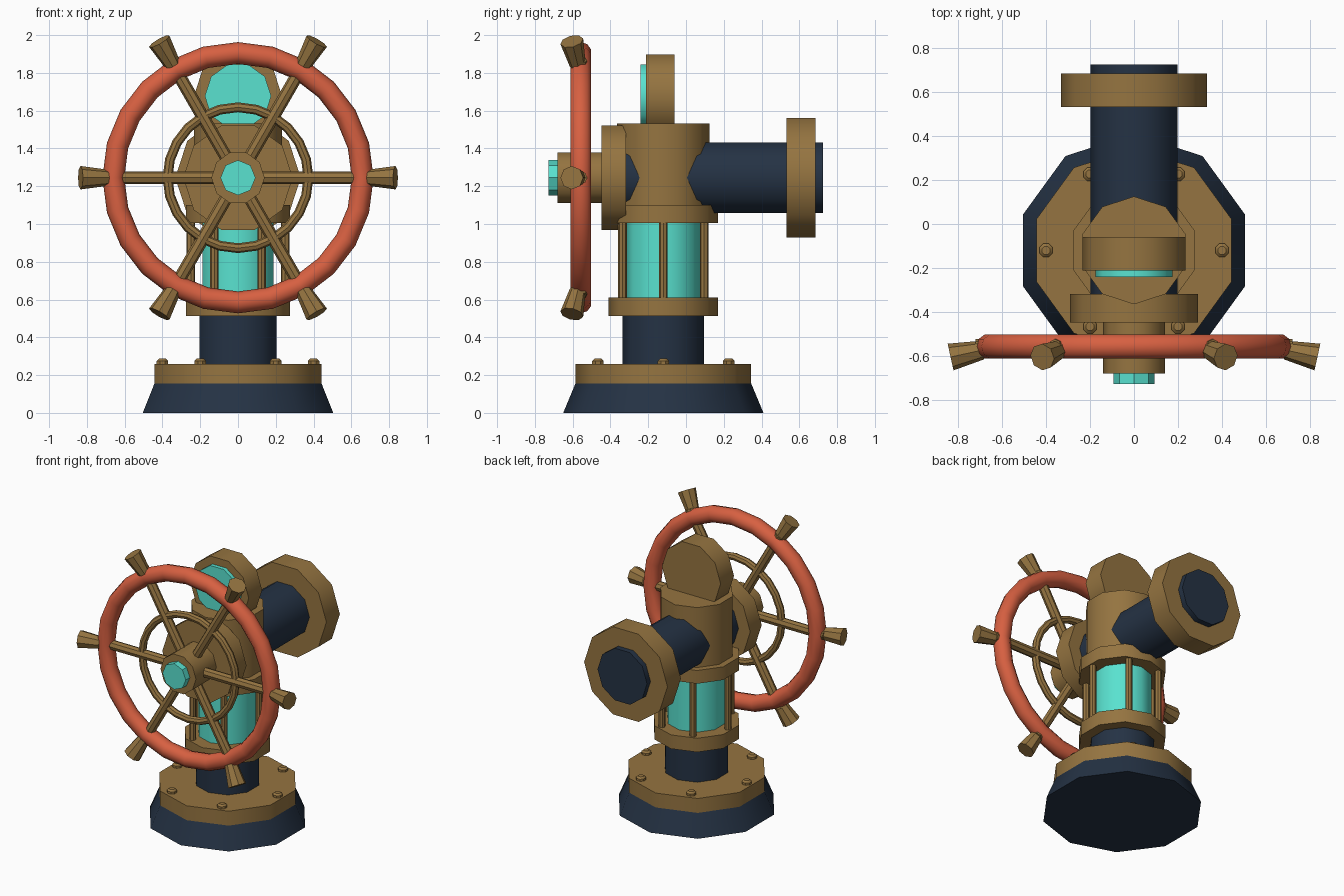
import bpy, bmesh
from math import pi, sin, cos, radians
from mathutils import Vector

cube = bpy.data.objects.get("Cube")
if cube:
    bpy.data.objects.remove(cube, do_unlink=True)


def material(name, rgb):
    m = bpy.data.materials.new(name)
    m.use_nodes = True
    m.diffuse_color = (*rgb, 1)
    bsdf = next(n for n in m.node_tree.nodes if n.type == 'BSDF_PRINCIPLED')
    bsdf.inputs["Base Color"].default_value = (*rgb, 1)
    bsdf.inputs["Roughness"].default_value = 0.6
    return m


brass = material("brass", (0.30, 0.175, 0.052))
navy = material("dark navy", (0.018, 0.032, 0.058))
aqua = material("aqua glass", (0.10, 0.76, 0.63))
red = material("red paint", (0.68, 0.117, 0.053))

COL_Y = -0.12      # axis of the upright column
HUB_Z = 1.245      # axis of the wheel and side pipe
WHEEL_Y = -0.557
UP, BACK = Vector((0, 0, 1)), Vector((0, 1, 0))


def smooth(ob, mat):
    ob.data.materials.append(mat)
    bpy.ops.object.select_all(action='DESELECT')
    ob.select_set(True)
    bpy.context.view_layer.objects.active = ob
    bpy.ops.object.shade_smooth_by_angle(angle=radians(40))


def tube(name, mat, origin, axis, profile, sides=10, phase=0.0):
    """Closed turned part: profile is (radius, distance along axis)."""
    axis = axis.normalized()
    side = Vector((1, 0, 0)) if abs(axis.x) < 0.5 and abs(axis.z) < 0.95 else BACK
    u = (side - axis * side.dot(axis)).normalized()
    v = axis.cross(u)
    bm = bmesh.new()
    rings = []
    for r, h in profile:
        turn = [phase + 2 * pi * i / sides for i in range(sides)]
        rings.append([bm.verts.new(Vector(origin) + axis * h + (u * cos(a) + v * sin(a)) * r)
                      for a in turn])
    for low, high in zip(rings, rings[1:]):
        for i in range(sides):
            j = (i + 1) % sides
            bm.faces.new((low[i], low[j], high[j], high[i]))
    bm.faces.new(rings[0])
    bm.faces.new(rings[-1])
    bmesh.ops.recalc_face_normals(bm, faces=bm.faces)
    me = bpy.data.meshes.new(name)
    bm.to_mesh(me)
    bm.free()
    ob = bpy.data.objects.new(name, me)
    bpy.context.collection.objects.link(ob)
    smooth(ob, mat)


def upright(name, mat, r, z0, z1, r_top=None, sides=10):
    tube(name, mat, (0, COL_Y, 0), UP, [(r, z0), (r_top or r, z1)], sides)


def level(name, mat, r, y0, y1, z=HUB_Z, sides=10):
    tube(name, mat, (0, 0, z), BACK, [(r, y0), (r, y1)], sides)


def ring(name, mat, major, minor, segments, minor_segments):
    bpy.ops.mesh.primitive_torus_add(
        major_radius=major, minor_radius=minor, major_segments=segments,
        minor_segments=minor_segments, location=(0, WHEEL_Y, HUB_Z), rotation=(pi / 2, 0, 0))
    ob = bpy.context.object
    ob.name = name
    smooth(ob, mat)


# Base and column
upright("base", navy, 0.53, 0, 0.156, 0.465)
upright("base_flange", brass, 0.465, 0.156, 0.26)
upright("lower_post", navy, 0.215, 0.26, 0.515)
upright("lower_collar", brass, 0.29, 0.512, 0.612)
upright("glass_chamber", aqua, 0.197, 0.61, 1.01)
upright("upper_collar", brass, 0.29, 1.005, 1.1)
upright("head", brass, 0.245, 1.1, 1.532)

# Bolts on the flange and guard rods round the glass
for i in range(6):
    a = i * pi / 3
    x, y = cos(a), sin(a)
    tube(f"bolt_{i + 1}", brass, (0.4 * x, COL_Y + 0.4 * y, 0.25), UP,
         [(0.033, 0), (0.033, 0.025), (0.02, 0.037)], 8, pi / 8)
    tube(f"guard_rod_{i + 1}", brass, (0.25 * x, COL_Y + 0.25 * y, 0), UP,
         [(0.023, 0.6), (0.023, 1.015)], 8)

# Side pipe, running through the head
level("pipe", navy, 0.197, -0.43, 0.725)
level("pipe_flange", brass, 0.332, 0.532, 0.685)

# Gauge on top
level("gauge_case", brass, 0.234, -0.212, -0.06, 1.675)
level("gauge_glass", aqua, 0.176, -0.24, -0.2, 1.677)

# Wheel mounting
level("wheel_plate", brass, 0.29, -0.447, -0.317)
level("wheel_hub", brass, 0.141, -0.68, -0.44)
level("hub_cap", aqua, 0.093, -0.727, -0.67, sides=8)

# Wheel
ring("wheel_rim", red, 0.66, 0.058, 24, 10)
ring("inner_ring", brass, 0.373, 0.026, 24, 8)
for i in range(6):
    a = i * pi / 3
    out = Vector((cos(a), 0, sin(a)))
    hub = Vector((0, WHEEL_Y, HUB_Z))
    tube(f"spoke_{i + 1}", brass, hub, out, [(0.034, 0.08), (0.034, 0.72)], 8)
    tube(f"handle_{i + 1}", brass, hub + out * 0.69 + Vector((0, -0.016, 0)),
         out - BACK * 0.22, [(0.043, 0), (0.062, 0.147)], 8)
